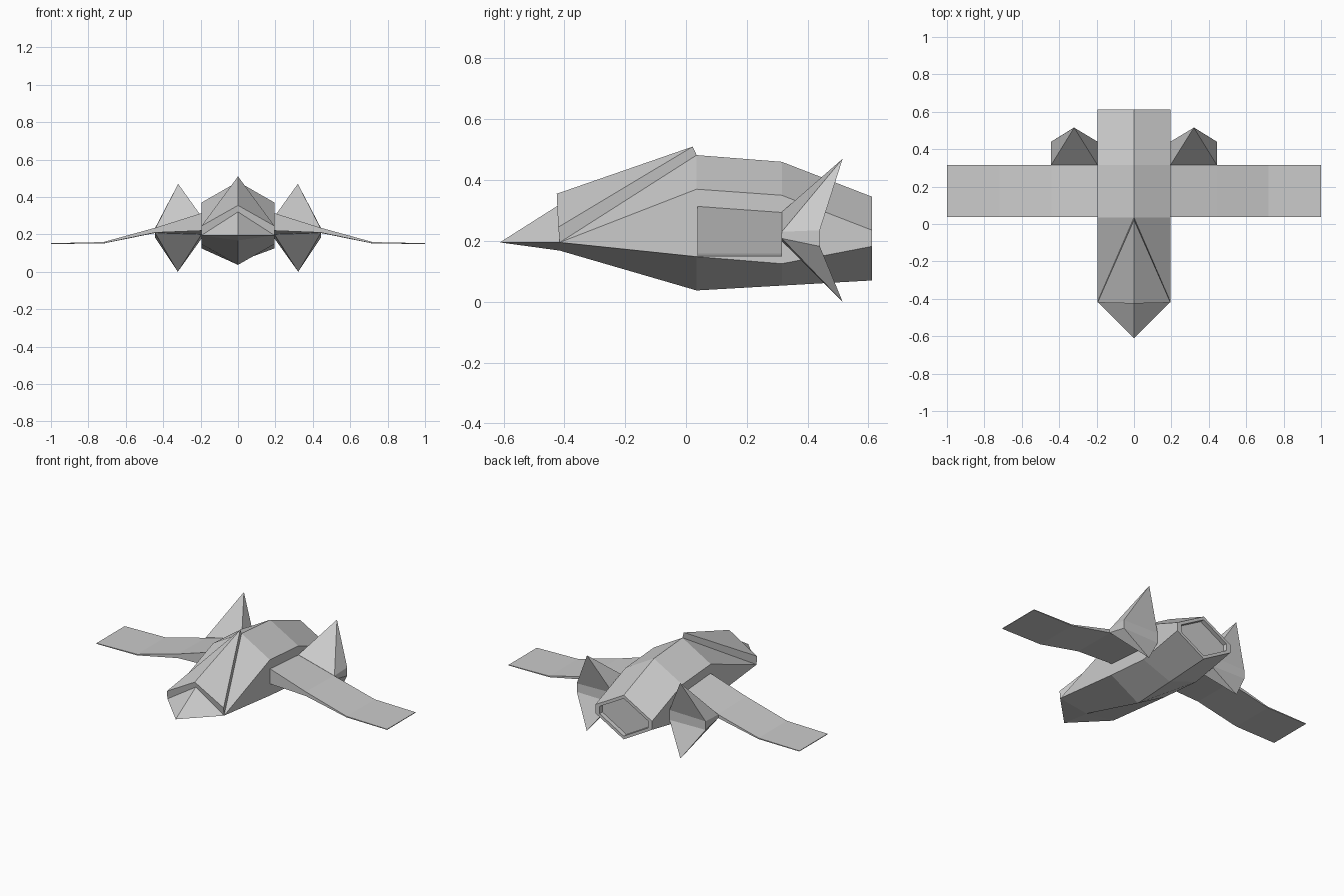
import bpy, bmesh

if "Cube" in bpy.data.objects:
    bpy.data.objects.remove(bpy.data.objects["Cube"])


def make(name, verts, faces):
    me = bpy.data.meshes.new(name)
    me.from_pydata(verts, [], faces)
    bm = bmesh.new()
    bm.from_mesh(me)
    bmesh.ops.remove_doubles(bm, verts=bm.verts, dist=1e-4)
    bmesh.ops.recalc_face_normals(bm, faces=bm.faces)
    bm.to_mesh(me)
    bm.free()
    ob = bpy.data.objects.new(name, me)
    bpy.context.collection.objects.link(ob)
    return ob


def loft(rings):
    """Verts and faces joining equal-length rings, with end caps."""
    n = len(rings[0])
    verts = [v for r in rings for v in r]
    faces = [(k*n+i, k*n+(i+1) % n, (k+1)*n+(i+1) % n, (k+1)*n+i)
             for k in range(len(rings)-1) for i in range(n)]
    m = (len(rings)-1)*n
    faces += [tuple(range(n)), tuple(range(m, m+n))]
    return verts, faces


W = 0.195


def hexagon(y, top, hi, lo, bottom, s=1.0):
    mid = (top + bottom) / 2
    pts = [(0, top), (W, hi), (W, lo), (0, bottom), (-W, lo), (-W, hi)]
    return [(x*s, y, mid + (z-mid)*s) for x, z in pts]


# fuselage: six-sided loft with a recessed tail nozzle
tail = (0.345, 0.235, 0.182, 0.07)
verts, faces = loft([hexagon(0.035, 0.482, 0.37, 0.148, 0.037),
                     hexagon(0.315, 0.46, 0.35, 0.125, 0.053),
                     hexagon(0.612, *tail),
                     hexagon(0.612, *tail, s=0.85),
                     hexagon(0.585, *tail, s=0.85)])
faces.remove(tuple(range(6)))
# nose: cheeks and faceted cone growing out of the first hexagon
b = len(verts)
verts += [(0, -0.415, 0.32), (W, -0.415, 0.195), (0, -0.415, 0.168),
          (-W, -0.415, 0.195), (0, -0.612, 0.195)]
T, R, B, L, N = range(b, b+5)
faces += [(0, T, R), (0, R, 1), (1, R, 2), (2, R, B, 3), (0, L, T), (0, 5, L),
          (5, 4, L), (4, 3, B, L), (N, T, R), (N, R, B), (N, B, L), (N, L, T)]
make("fuselage", verts, faces)

# canopy: raised ridge panel over the nose
make("canopy",
     [(-W, -0.42, 0.245), (0, -0.425, 0.355), (W, -0.42, 0.245), (0, 0.022, 0.51),
      (-W, -0.415, 0.195), (0, -0.415, 0.32), (W, -0.415, 0.195), (0, 0.035, 0.482)],
     [(0, 1, 3), (1, 2, 3), (4, 5, 7), (5, 6, 7), (0, 1, 5, 4), (1, 2, 6, 5),
      (2, 3, 7, 6), (3, 0, 4, 7)])

# wings and tail fins, one per side
stations = [(0.19, 0.315, 0.22, 0.295, 0.2), (0.44, 0.236, 0.21, 0.23, 0.208),
            (0.72, 0.159, 0.152, 0.158, 0.151), (1.0, 0.153, 0.149, 0.153, 0.149)]
for side, s in (("right", 1), ("left", -1)):
    make("wing_" + side, *loft([[(s*x, 0.037, ft), (s*x, 0.037, fb),
                                 (s*x, 0.315, bb), (s*x, 0.315, bt)]
                                for x, ft, fb, bt, bb in stations]))
    # fin root block with an upper and a lower swept spike
    xi, xo = s*W, s*0.443
    fin = [(xi, 0.315, 0.295), (xo, 0.315, 0.23), (xo, 0.44, 0.235), (xi, 0.44, 0.24),
           (xi, 0.315, 0.2), (xo, 0.315, 0.208), (xo, 0.44, 0.182), (xi, 0.44, 0.178),
           (s*0.32, 0.515, 0.47), (s*0.322, 0.515, 0.0)]
    f = [(i, (i+1) % 4, 4+(i+1) % 4, 4+i) for i in range(4)]
    f += [(i, (i+1) % 4, 8) for i in range(4)]
    f += [(4+i, 4+(i+1) % 4, 9) for i in range(4)]
    make("tail_fin_" + side, fin, f)
